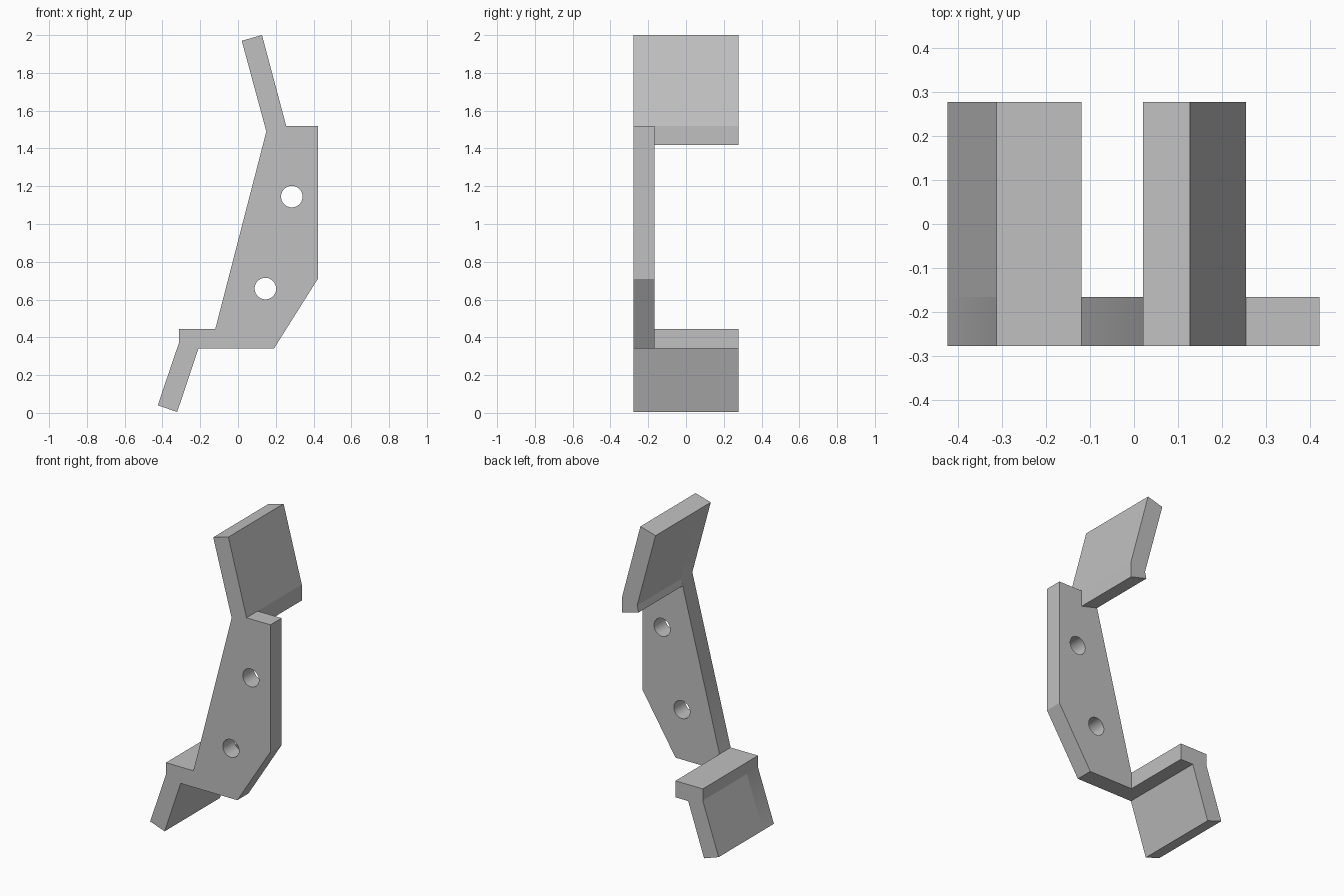
import bpy, bmesh, math
from mathutils import Vector

cube = bpy.data.objects.get("Cube")
if cube:
    bpy.data.objects.remove(cube, do_unlink=True)

FRONT, PLATE_BACK, BACK = -0.278, -0.166, 0.278

grey = bpy.data.materials.new("plain grey")
grey.use_nodes = True
grey.diffuse_color = (0.53, 0.53, 0.53, 1)
grey.node_tree.nodes["Principled BSDF"].inputs["Base Color"].default_value = (0.53, 0.53, 0.53, 1)


def extrude_profile(name, points, y0, y1):
    """Extrude an x-z outline from y0 to y1."""
    bm = bmesh.new()
    face = bm.faces.new([bm.verts.new((x, y0, z)) for x, z in points])
    new = bmesh.ops.extrude_face_region(bm, geom=[face])["geom"]
    moved = [v for v in new if isinstance(v, bmesh.types.BMVert)]
    bmesh.ops.translate(bm, verts=moved, vec=Vector((0, y1 - y0, 0)))
    bmesh.ops.recalc_face_normals(bm, faces=bm.faces)
    mesh = bpy.data.meshes.new(name)
    bm.to_mesh(mesh)
    bm.free()
    mesh.materials.append(grey)
    obj = bpy.data.objects.new(name, mesh)
    bpy.context.collection.objects.link(obj)
    return obj


def drill(obj, x, z, radius):
    """Cut a round hole through the plate along y."""
    ring = [(x + radius * math.cos(math.tau * i / 40),
             z + radius * math.sin(math.tau * i / 40)) for i in range(40)]
    cutter = extrude_profile("hole_cutter", ring, FRONT - 0.1, PLATE_BACK + 0.1)
    cutter.hide_render = True
    mod = obj.modifiers.new("hole", "BOOLEAN")
    mod.operation, mod.solver, mod.object = "DIFFERENCE", "EXACT", cutter
    bpy.ops.object.select_all(action="DESELECT")
    bpy.context.view_layer.objects.active = obj
    obj.select_set(True)
    bpy.ops.object.modifier_apply(modifier=mod.name)
    bpy.data.objects.remove(cutter, do_unlink=True)


# Outline pieces shared by the plate and the flanges
upper_arm = [(0.15, 1.49), (0.02, 1.97), (0.127, 2.0), (0.255, 1.52)]
lower_arm = [(-0.21, 0.34), (-0.322, 0.005), (-0.425, 0.04),
             (-0.313, 0.37), (-0.313, 0.445), (-0.12, 0.445)]

# Mounting plate with two bolt holes
plate = extrude_profile("mounting_plate",
                        upper_arm + [(0.423, 1.52), (0.423, 0.71), (0.19, 0.34)] + lower_arm,
                        FRONT, PLATE_BACK)
for x, z in [(0.285, 1.145), (0.145, 0.658)]:
    drill(plate, x, z, 0.057)
bpy.ops.object.shade_smooth_by_angle(angle=math.radians(30))

# Wide flanges behind the plate
extrude_profile("upper_flange", upper_arm + [(0.255, 1.418), (0.14, 1.448)],
                PLATE_BACK, BACK)
extrude_profile("lower_flange", lower_arm + [(-0.12, 0.34)], PLATE_BACK, BACK)
